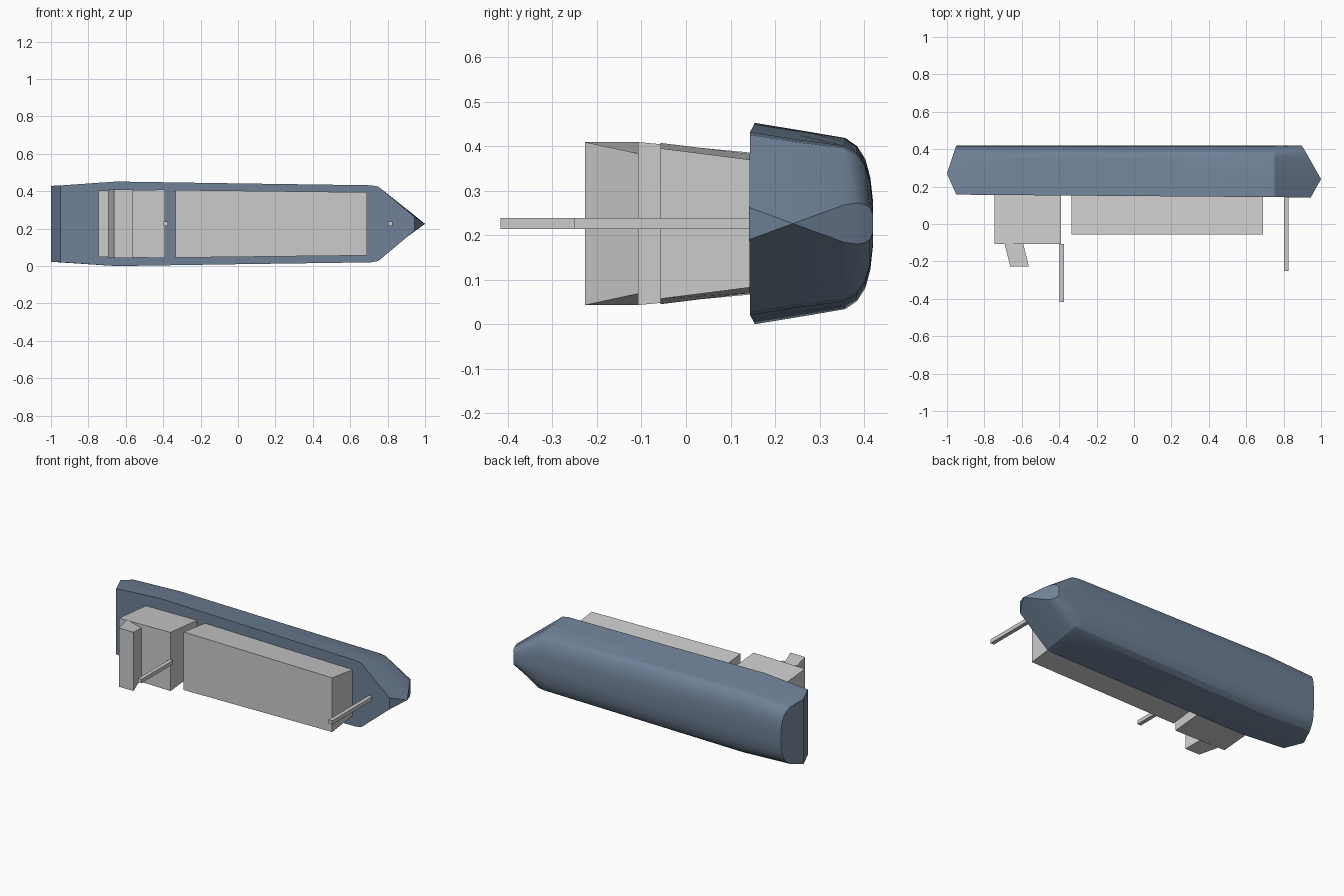
import bpy, bmesh

if "Cube" in bpy.data.objects:
    bpy.data.objects.remove(bpy.data.objects["Cube"])

ZC = 0.226  # ship lies on its side: deck faces -y, beam runs along z

paint = bpy.data.materials.new("hull_paint")
paint.diffuse_color = (0.16, 0.22, 0.31, 1)
paint.use_nodes = True
paint.node_tree.nodes["Principled BSDF"].inputs["Base Color"].default_value = paint.diffuse_color


def loft(name, loops, material=None, smooth=False):
    """Bridge equal closed loops of points and cap both ends."""
    bm = bmesh.new()
    rings = [[bm.verts.new(p) for p in loop] for loop in loops]
    n = len(rings[0])
    for a, b in zip(rings, rings[1:]):
        for i in range(n):
            j = (i + 1) % n
            bm.faces.new((a[i], a[j], b[j], b[i]))
    bm.faces.new(rings[0])
    bm.faces.new(rings[-1])
    bmesh.ops.remove_doubles(bm, verts=bm.verts, dist=1e-5)
    bmesh.ops.recalc_face_normals(bm, faces=bm.faces)
    mesh = bpy.data.meshes.new(name)
    bm.to_mesh(mesh)
    bm.free()
    obj = bpy.data.objects.new(name, mesh)
    bpy.context.collection.objects.link(obj)
    if material:
        mesh.materials.append(material)
    if smooth:
        bpy.context.view_layer.objects.active = obj
        obj.select_set(True)
        bpy.ops.object.shade_smooth_by_angle(angle=0.4)
        obj.select_set(False)
    return obj


def mirrored_loop(stations):
    """(x, y, half width) stations -> closed loop, mirrored across the beam."""
    return ([(x, y, ZC + h) for x, y, h in stations] +
            [(x, y, ZC - h) for x, y, h in reversed(stations)])


def hull_row(y_stern, y_bow, x_stern, h_stern, scale, x_bow, h_bow):
    plan = [(x_stern, h_stern), (-0.65, 0.226 * scale), (0.0, 0.216 * scale),
            (0.71, 0.206 * scale), (0.75, 0.199 * scale), (x_bow, h_bow)]
    return mirrored_loop([
        (x, y_stern + (y_bow - y_stern) * (x - x_stern) / (x_bow - x_stern), h)
        for x, h in plan])


# Hull: outlines from deck edge down to the flat bottom
loft("hull", [hull_row(*r) for r in (
    (0.157, 0.142, -0.95, 0.205, 1.0, 0.945, 0.036),
    (0.27, 0.24, -1.0, 0.203, 0.92, 1.0, 0.0),
    (0.358, 0.355, -0.971, 0.178, 0.85, 0.935, 0.042),
    (0.384, 0.384, -0.962, 0.158, 0.77, 0.919, 0.046),
    (0.403, 0.402, -0.956, 0.13, 0.64, 0.908, 0.043),
    (0.414, 0.413, -0.952, 0.095, 0.46, 0.90, 0.036),
    (0.42, 0.42, -0.948, 0.04, 0.22, 0.895, 0.02))], paint, True)

# Cargo stack, narrower at the deck and toward the bow
loft("cargo_stack", [
    mirrored_loop([(-0.335, -0.057, 0.181), (0.69, -0.057, 0.169)]),
    mirrored_loop([(-0.335, 0.155, 0.155), (0.69, 0.147, 0.143)])])

# Deckhouse
loft("deckhouse", [
    mirrored_loop([(-0.745, -0.108, 0.177), (-0.39, -0.108, 0.183)]),
    mirrored_loop([(-0.745, 0.16, 0.153), (-0.39, 0.16, 0.158)])])

# Raked bridge with overhanging wings
loft("bridge", [
    mirrored_loop([(-0.662, -0.227, 0.183), (-0.562, -0.227, 0.183)]),
    mirrored_loop([(-0.692, -0.106, 0.183), (-0.592, -0.106, 0.157)])])

# Masts
for name, x, top, base in (("aft_mast", -0.386, -0.416, -0.106),
                           ("fore_mast", 0.814, -0.252, 0.15)):
    loft(name, [mirrored_loop([(x - 0.012, y, 0.012), (x + 0.012, y, 0.012)])
                for y in (top, base)])
